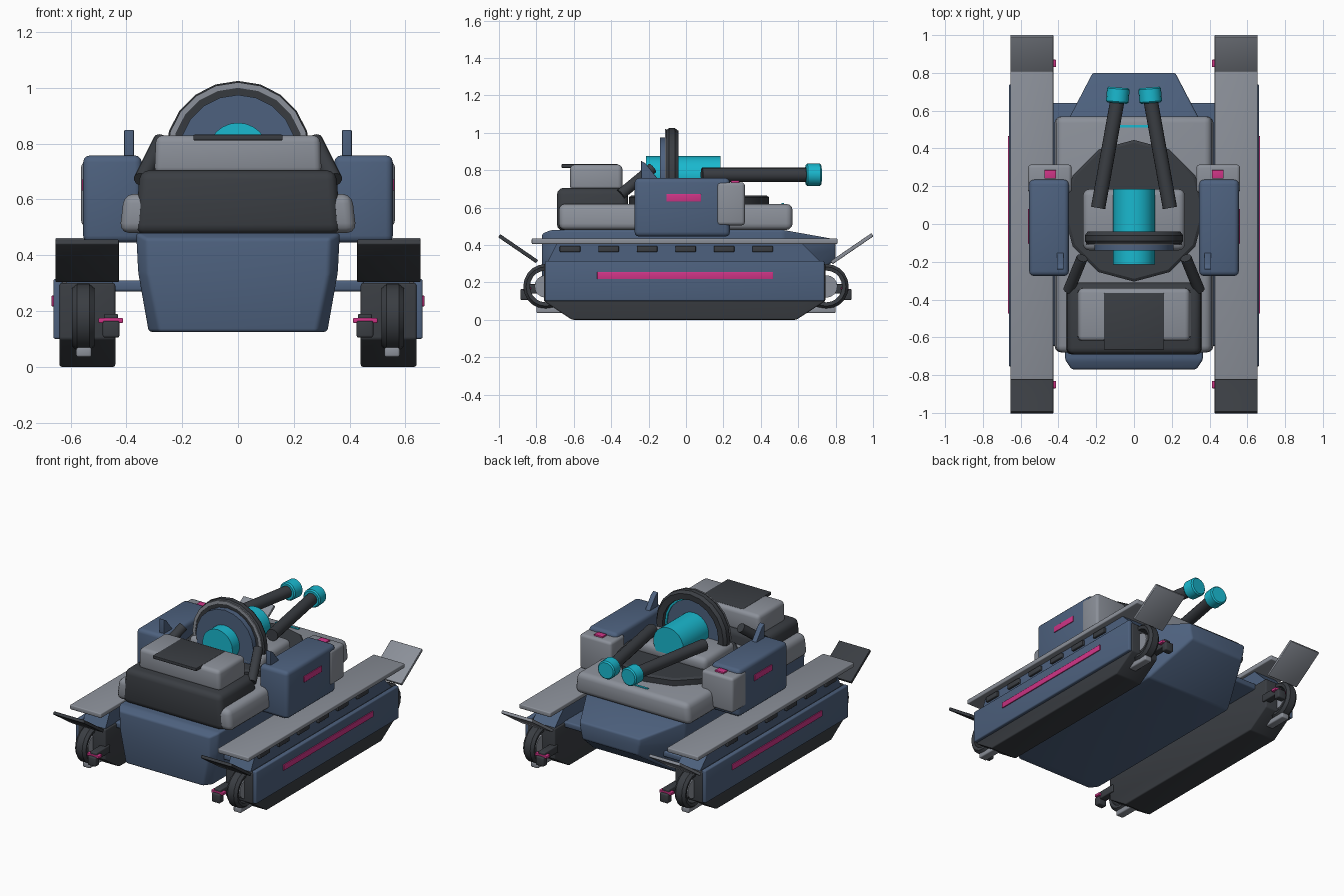
import bpy, bmesh, math
from mathutils import Vector, Matrix

cube = bpy.data.objects.get("Cube")
if cube:
    bpy.data.objects.remove(cube, do_unlink=True)


def material(name, rgb):
    m = bpy.data.materials.new(name)
    m.use_nodes = True
    m.diffuse_color = (*rgb, 1)
    m.node_tree.nodes["Principled BSDF"].inputs["Base Color"].default_value = (*rgb, 1)
    return m


BLUE = material("slate blue", (0.075, 0.12, 0.21))
GREY = material("light grey", (0.26, 0.28, 0.32))
DARK = material("charcoal", (0.042, 0.047, 0.055))
CYAN = material("cyan", (0.01, 0.48, 0.62))
PINK = material("magenta", (0.62, 0.035, 0.24))


def finish(name, bm, mat, bevel=0, mirror=False):
    """Bevel, shade and link a mesh; optionally mirror it across x."""
    bmesh.ops.remove_doubles(bm, verts=bm.verts, dist=1e-5)
    bmesh.ops.recalc_face_normals(bm, faces=bm.faces)
    if bevel:
        bmesh.ops.bevel(bm, geom=bm.edges[:], offset=bevel, segments=3,
                        profile=0.5, affect='EDGES', clamp_overlap=True)
    mesh = bpy.data.meshes.new(name)
    bm.to_mesh(mesh)
    bm.free()
    mesh.shade_smooth()
    mesh.set_sharp_from_angle(angle=math.radians(32))
    mesh.materials.append(mat)
    ob = bpy.data.objects.new(name, mesh)
    bpy.context.collection.objects.link(ob)
    if mirror:
        ob.modifiers.new("Mirror", 'MIRROR').use_mirror_merge = False
    return ob


def box(name, mat, x, y, z, bevel=0.0, mirror=False, top=1.0, tilt=0):
    """Box from ranges; top scales the upper width, tilt turns it about x."""
    bm = bmesh.new()
    c = Vector([(a + b) / 2 for a, b in (x, y, z)])
    bmesh.ops.create_cube(bm, size=1)
    for v in bm.verts:
        s = top if v.co.z > 0 else 1
        v.co = Vector((v.co.x * (x[1] - x[0]) * s, v.co.y * (y[1] - y[0]), v.co.z * (z[1] - z[0])))
    bmesh.ops.transform(bm, verts=bm.verts,
                        matrix=Matrix.Translation(c) @ Matrix.Rotation(tilt, 4, 'X'))
    return finish(name, bm, mat, bevel, mirror)


def prism(name, mat, profile, x, bevel=0.0, mirror=False):
    """Extrude a y-z outline between two x positions."""
    bm = bmesh.new()
    face = bm.faces.new([bm.verts.new((x[0], y, z)) for y, z in profile])
    new = bmesh.ops.extrude_face_region(bm, geom=[face])["geom"]
    bmesh.ops.translate(bm, vec=(x[1] - x[0], 0, 0),
                        verts=[g for g in new if isinstance(g, bmesh.types.BMVert)])
    return finish(name, bm, mat, bevel, mirror)


def lathe(name, mat, profile, centre, axis, segs=24, mirror=False):
    """Turn a closed (radius, height) outline around an axis."""
    bm = bmesh.new()
    rings = []
    for i in range(segs):
        a = math.tau * i / segs
        rings.append([bm.verts.new((r * math.cos(a), r * math.sin(a), h)) for r, h in profile])
    n = len(profile)
    for i in range(segs):
        p, q = rings[i], rings[(i + 1) % segs]
        for j in range(n):
            k = (j + 1) % n
            if profile[j][0] or profile[k][0]:
                bm.faces.new((p[j], p[k], q[k], q[j]))
    rot = Vector(axis).to_track_quat('Z', 'Y').to_matrix().to_4x4()
    bmesh.ops.transform(bm, verts=bm.verts, matrix=Matrix.Translation(centre) @ rot)
    return finish(name, bm, mat, 0, mirror)


def rod(name, mat, p, q, r, segs=16, mirror=False):
    d = Vector(q) - Vector(p)
    return lathe(name, mat, [(0, 0), (r, 0), (r, d.length), (0, d.length)], p, d, segs, mirror)


# Central hull, lofted through sections: y, top width, bottom width, bottom z, top z
bm = bmesh.new()
loops = []
for y, wt, wb, zb, zt in ((-0.77, 0.33, 0.28, 0.125, 0.46), (-0.72, 0.365, 0.32, 0.125, 0.48),
                          (0.52, 0.365, 0.32, 0.125, 0.48), (0.8, 0.22, 0.2, 0.32, 0.43)):
    wm, zm = wt * 0.98, zb + 0.6 * (zt - zb)
    loops.append([bm.verts.new((sx, y, z)) for sx, z in
                  ((-wb, zb), (wb, zb), (wm, zm), (wt, zt), (-wt, zt), (-wm, zm))])
for p, q in zip(loops, loops[1:]):
    for j in range(6):
        k = (j + 1) % 6
        bm.faces.new((p[j], p[k], q[k], q[j]))
bm.faces.new(loops[0])
bm.faces.new(loops[-1])
finish("hull", bm, BLUE, 0.012)
box("side_plate", BLUE, (-0.45, 0.45), (-0.645, 0.64), (0.27, 0.31), 0.01)
box("deck", GREY, (-0.425, 0.425), (-0.68, 0.57), (0.48, 0.62), 0.035, top=0.96)
box("deck_light", CYAN, (-0.085, 0.085), (0.51, 0.525), (0.615, 0.624))

# Front engine housing
box("front_housing", DARK, (-0.37, 0.37), (-0.69, -0.31), (0.475, 0.705), 0.035, top=0.95)
box("housing_cap", GREY, (-0.3, 0.3), (-0.62, -0.34), (0.69, 0.83), 0.025, top=0.98)
box("cap_plate", DARK, (-0.16, 0.16), (-0.665, -0.365), (0.812, 0.832), 0.004)
rod("housing_strut", DARK, (0.345, -0.35, 0.67), (0.275, -0.18, 0.81), 0.03, 12, True)

# Turret base, ring and core
lathe("turret_base", DARK, [(0, 0), (0.375, 0), (0.375, 0.035), (0.36, 0.045), (0, 0.045)],
      (0, 0.07, 0.62), (0, 0, 1), 12)
box("turret_block", GREY, (-0.27, 0.27), (-0.14, 0.185), (0.64, 0.735), 0.035)
back = (0, 1, 0)
lathe("turret_ring", DARK, [(0.205, -0.03), (0.245, -0.035), (0.26, -0.015),
                            (0.26, 0.015), (0.245, 0.035), (0.205, 0.03)],
      (0, -0.075, 0.765), back, 20)
lathe("ring_trim", GREY, [(0.235, 0), (0.255, 0), (0.255, 0.008), (0.235, 0.008)],
      (0, -0.112, 0.765), back, 20)
rod("ring_disc", BLUE, (0, -0.14, 0.765), (0, -0.08, 0.765), 0.21, 20)
lathe("ring_glow", CYAN, [(0.192, 0), (0.207, 0), (0.207, 0.008), (0.192, 0.008)],
      (0, -0.08, 0.765), back, 20)
rod("core", CYAN, (0, -0.215, 0.765), (0, 0.185, 0.765), 0.11, 24)

# Twin barrels
rod("barrel", DARK, (0.19, 0.085, 0.775), (0.087, 0.66, 0.775), 0.038, 16, True)
lathe("barrel_tip", CYAN, [(0, 0), (0.052, 0), (0.06, 0.008), (0.06, 0.075),
                           (0.052, 0.083), (0, 0.083)],
      (0.089, 0.64, 0.775), (-0.08, 1, 0), 16, True)

# Side pods
box("pod", BLUE, (0.345, 0.555), (-0.275, 0.235), (0.445, 0.758), 0.025, True)
box("pod_stripe", PINK, (0.552, 0.56), (-0.105, 0.08), (0.632, 0.672), 0.002, True)
box("pod_cap", GREY, (0.33, 0.562), (0.165, 0.315), (0.505, 0.735), 0.018, True)
box("pod_cap_light", PINK, (0.412, 0.475), (0.24, 0.285), (0.73, 0.745), 0.003, True)
prism("pod_fin", BLUE, [(-0.24, 0.74), (-0.24, 0.85), (-0.215, 0.835), (-0.14, 0.74)],
      (0.373, 0.408), 0.003, True)

# Track units
prism("track_body", DARK, [(-0.76, 0.3), (-0.76, 0.1), (-0.61, 0), (0.59, 0), (0.745, 0.1),
                           (0.745, 0.3)], (0.44, 0.64), 0.008, True)
prism("track_top", BLUE, [(-0.75, 0.29), (-0.69, 0.41), (0.62, 0.41), (0.74, 0.29)],
      (0.45, 0.615), 0, True)
box("track_armour", BLUE, (0.63, 0.662), (-0.755, 0.74), (0.1, 0.315), 0.008, True)
box("armour_stripe", PINK, (0.659, 0.668), (-0.475, 0.465), (0.217, 0.255), 0.002, True)
for i in range(6):
    y = -0.62 + 0.206 * i
    box("track_slot", DARK, (0.6, 0.632), (y - 0.055, y + 0.055), (0.362, 0.395), 0.005, True)
box("fender", GREY, (0.427, 0.655), (-0.825, 0.81), (0.405, 0.435), 0.006, True)

# Mud flaps, end wheels and tow brackets
box("front_flap", DARK, (0.427, 0.655), (-1.02, -0.775), (0.37, 0.39), 0.004, True,
    tilt=-0.6)
box("rear_flap", GREY, (0.427, 0.655), (0.755, 1.02), (0.37, 0.39), 0.004, True, tilt=0.6)
for end, s in (("front", -1), ("rear", 1)):
    tyre = [(0.085, -0.035), (0.105, -0.04), (0.12, -0.022), (0.12, 0.022),
            (0.105, 0.04), (0.085, 0.035)]
    lathe(end + "_tyre", DARK, tyre, (0.555, s * 0.75, 0.178), (1, 0, 0), 20, True)
    rod(end + "_hub", GREY, (0.53, s * 0.75, 0.178), (0.58, s * 0.75, 0.178), 0.06, 16, True)
    box(end + "_scraper", GREY, (0.525, 0.58), sorted((s * 0.64, s * 0.8)), (0.035, 0.07),
        0.008, True)

    def span(a, b):
        return sorted((s * a, s * b))
    box(end + "_tow_arm", DARK, (0.43, 0.48), span(0.72, 0.865), (0.14, 0.19), 0.006, True)
    box(end + "_tow_hook", DARK, (0.425, 0.485), span(0.84, 0.885), (0.105, 0.165), 0.008, True)
    box(end + "_tow_clip", PINK, (0.412, 0.5), span(0.83, 0.87), (0.157, 0.175), 0.004, True)

bpy.context.view_layer.update()
